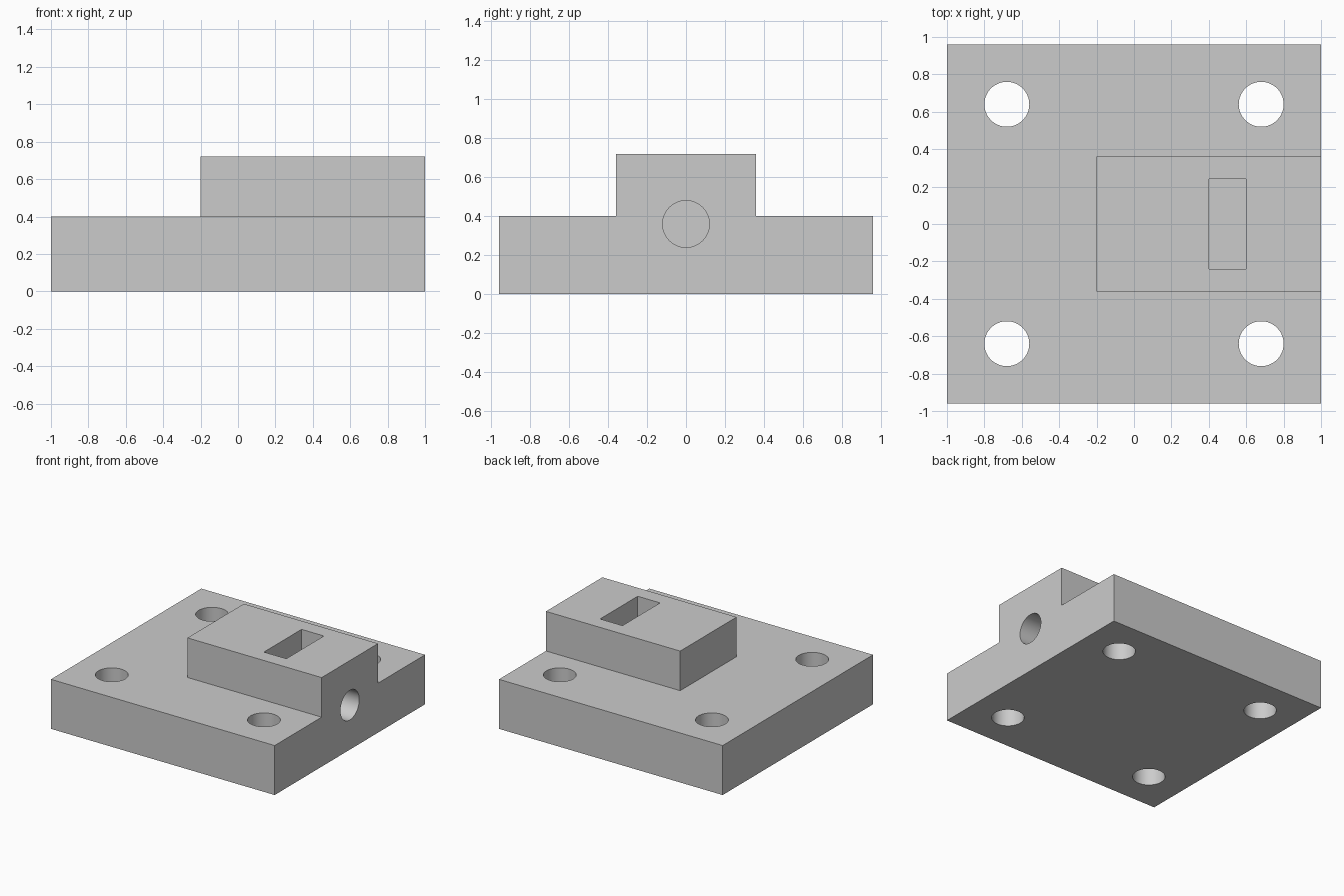
import bpy
import bmesh
from math import radians
from mathutils import Matrix, Vector

if "Cube" in bpy.data.objects:
    bpy.data.objects.remove(bpy.data.objects["Cube"])

# Material
grey = bpy.data.materials.new("plain grey")
grey.use_nodes = True
colour = (0.6, 0.6, 0.6, 1)
grey.diffuse_color = colour
grey.node_tree.nodes["Principled BSDF"].inputs["Base Color"].default_value = colour


def make_object(name, bm):
    bmesh.ops.recalc_face_normals(bm, faces=bm.faces)
    mesh = bpy.data.meshes.new(name)
    bm.to_mesh(mesh)
    bm.free()
    mesh.materials.append(grey)
    obj = bpy.data.objects.new(name, mesh)
    bpy.context.collection.objects.link(obj)
    return obj


def box(name, low, high):
    low, high = Vector(low), Vector(high)
    bm = bmesh.new()
    size = Matrix.Diagonal((high - low).to_4d())
    bmesh.ops.create_cube(bm, size=1, matrix=Matrix.Translation((low + high) / 2) @ size)
    return make_object(name, bm)


def cylinder(name, centre, radius, depth, rotation=Matrix()):
    bm = bmesh.new()
    bmesh.ops.create_cone(bm, cap_ends=True, segments=64, radius1=radius, radius2=radius,
                          depth=depth, matrix=Matrix.Translation(centre) @ rotation)
    return make_object(name, bm)


# Stepped side profile swept along x: base plate with the raised block
half = [(0.96, 0), (0.96, 0.4), (0.36, 0.4), (0.36, 0.72)]
profile = half + [(-y, z) for y, z in reversed(half)]
bm = bmesh.new()
end = bm.faces.new([bm.verts.new((-1, y, z)) for y, z in profile])
swept = bmesh.ops.extrude_face_region(bm, geom=[end], use_keep_orig=True)
bmesh.ops.translate(bm, vec=(2, 0, 0),
                    verts=[v for v in swept["geom"] if isinstance(v, bmesh.types.BMVert)])
mount = make_object("mounting_block", bm)

# Block shortening, nut slot, blind side bore and four mounting holes
cutters = [
    box("block_end_cutter", (-1.2, -0.5, 0.4), (-0.2, 0.5, 1)),
    box("nut_slot_cutter", (0.4, -0.24, 0.12), (0.6, 0.24, 1)),
    cylinder("side_bore_cutter", (0.7, 0, 0.36), 0.12, 1, Matrix.Rotation(radians(90), 4, "Y")),
]
for x in (-0.68, 0.68):
    for y in (-0.64, 0.64):
        cutters.append(cylinder("mounting_hole_cutter", (x, y, 0.2), 0.12, 1))

bpy.ops.object.select_all(action="DESELECT")
mount.select_set(True)
bpy.context.view_layer.objects.active = mount
for cutter in cutters:
    cut = mount.modifiers.new(cutter.name, "BOOLEAN")
    cut.operation = "DIFFERENCE"
    cut.solver = "EXACT"
    cut.object = cutter
    bpy.ops.object.modifier_apply(modifier=cut.name)
    bpy.data.objects.remove(cutter)

bpy.ops.object.shade_smooth_by_angle(angle=radians(30))
